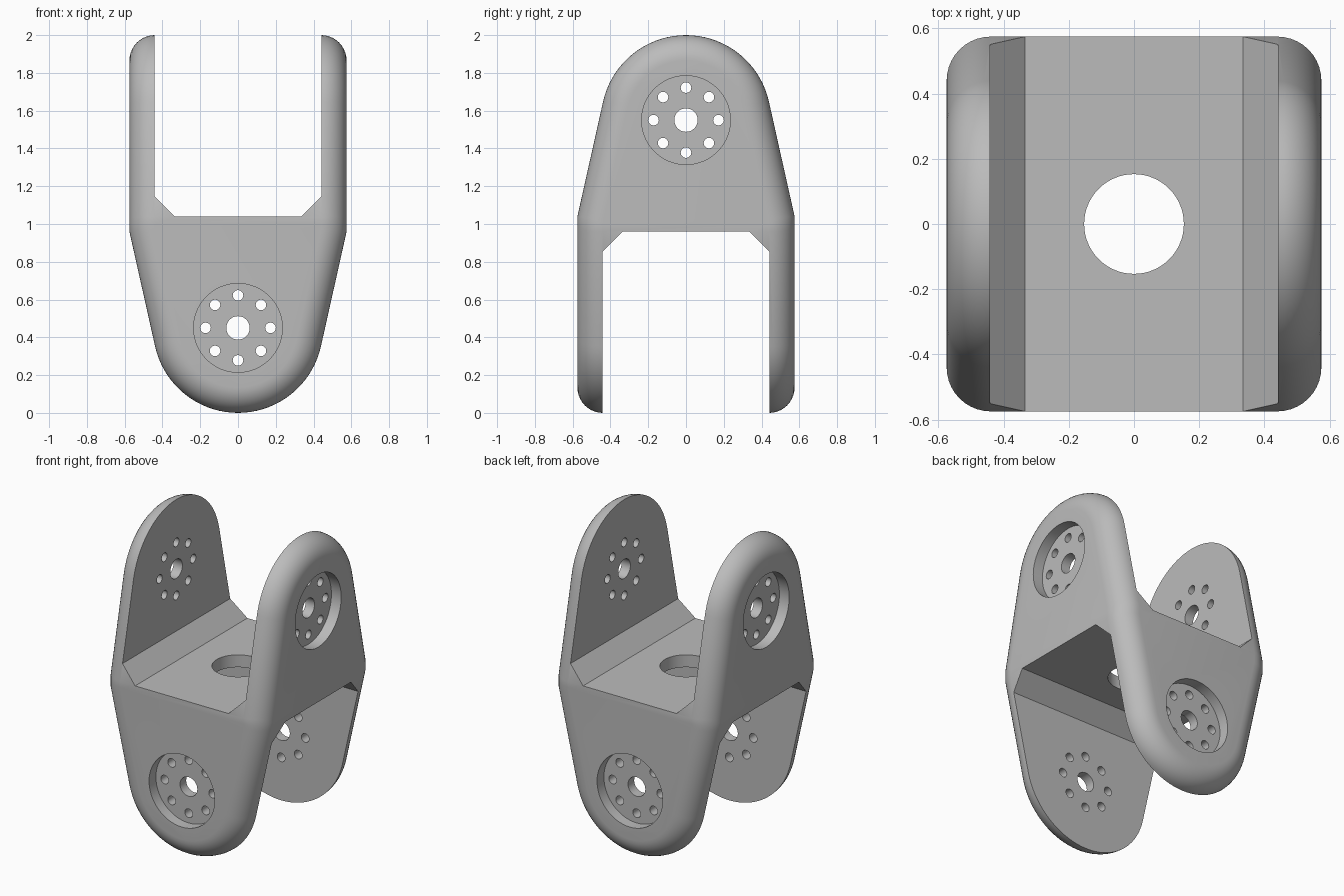
import bpy, bmesh
from math import sin, cos, tan, atan2, acos, hypot, pi
from mathutils import Matrix, Vector

if "Cube" in bpy.data.objects:
    bpy.data.objects.remove(bpy.data.objects["Cube"], do_unlink=True)

HALF = 0.575       # half width of the square middle
ROUND = 0.135      # rounding of the outer edges
SHOULDER = 1.04    # where the ears start to taper, also the web top
PIVOT = 1.55       # height of the upper pivot
EAR = 0.45         # radius of the ear tips
GAP = 0.442        # half width between the ears
TILT = atan2(SHOULDER - PIVOT, HALF) + acos(EAR / hypot(HALF, PIVOT - SHOULDER))

# Turns the upper fork into the lower fork: swaps x and y, flips z
FLIP = Matrix(((0, 1, 0, 0), (1, 0, 0, 0), (0, 0, -1, 2), (0, 0, 0, 1)))


def ear_outline(inset, steps=36):
    """Open outline in (y, z) from one foot over the tip to the other."""
    y = HALF - inset
    pts = [(y, 1), (y, SHOULDER - inset * tan(TILT / 2))]
    for i in range(steps + 1):
        a = TILT + (pi - 2 * TILT) * i / steps
        pts.append(((EAR - inset) * cos(a), PIVOT + (EAR - inset) * sin(a)))
    return pts + [(-y, pts[1][1]), (-y, 1)]


def add_fork(bm, matrix, steps=10):
    """Rounded solid fork blank, open at mid height."""
    quarter = [pi / 2 * i / steps for i in range(steps + 1)]
    layers = [(-1, a) for a in reversed(quarter)] + [(1, a) for a in quarter]
    rings = []
    for side, a in layers:
        x = side * (HALF - ROUND + ROUND * sin(a))
        rings.append([bm.verts.new(matrix @ Vector((x, y, z)))
                      for y, z in ear_outline(ROUND * (1 - cos(a)))])
    for r, s in zip(rings, rings[1:]):
        for i in range(len(r) - 1):
            bm.faces.new((r[i], r[i + 1], s[i + 1], s[i]))
    bm.faces.new(rings[0])
    bm.faces.new(rings[-1])


def add_gap(bm, matrix):
    """Slot between the ears with chamfered bottom corners."""
    c = 0.335
    half = [(c, SHOULDER), (GAP, SHOULDER + GAP - c), (GAP, 2.2)]
    prof = half + [(-x, z) for x, z in reversed(half)]
    ends = [[bm.verts.new(matrix @ Vector((x, y, z))) for x, z in prof] for y in (-1, 1)]
    for e in ends:
        bm.faces.new(e)
    for i in range(len(prof)):
        j = (i + 1) % len(prof)
        bm.faces.new((ends[0][i], ends[0][j], ends[1][j], ends[1][i]))


def add_rod(bm, matrix, centre, radius, length, axis="X", segments=32):
    turn = Matrix.Rotation(pi / 2, 4, "Y") if axis == "X" else Matrix()
    bmesh.ops.create_cone(bm, cap_ends=True, segments=segments, radius1=radius,
                          radius2=radius, depth=length,
                          matrix=matrix @ Matrix.Translation(centre) @ turn)


def add_pockets(bm, matrix):
    """Round recesses for the horns on the outside of both ears."""
    for side in (-1, 1):
        add_rod(bm, matrix, (side * (HALF - 0.07 + 0.1), 0, PIVOT), 0.235, 0.2, segments=64)


def add_holes(bm, matrix):
    """Axle hole and ring of screw holes."""
    add_rod(bm, matrix, (0, 0, PIVOT), 0.062, 2)
    for i in range(8):
        a = i * pi / 4
        add_rod(bm, matrix, (0, 0.172 * cos(a), PIVOT + 0.172 * sin(a)), 0.028, 2, segments=20)


def make(name, *builders):
    bm = bmesh.new()
    for build in builders:
        build(bm)
    bmesh.ops.remove_doubles(bm, verts=bm.verts, dist=1e-4)
    bmesh.ops.recalc_face_normals(bm, faces=bm.faces)
    mesh = bpy.data.meshes.new(name)
    bm.to_mesh(mesh)
    bm.free()
    obj = bpy.data.objects.new(name, mesh)
    bpy.context.collection.objects.link(obj)
    return obj


def both(part):
    return lambda bm: (part(bm, Matrix()), part(bm, FLIP))


# Body blank and its cutters
body = make("double_fork_joint", both(add_fork))
cutters = [
    make("gap_cutter", both(add_gap)),
    make("pocket_cutter", both(add_pockets)),
    make("hole_cutter", both(add_holes),
         lambda bm: add_rod(bm, Matrix(), (0, 0, 1), 0.153, 0.2, "Z", 64)),
]
for cutter in cutters:
    cutter.hide_render = True
    mod = body.modifiers.new(cutter.name, "BOOLEAN")
    mod.operation = "DIFFERENCE"
    mod.solver = "EXACT"
    mod.object = cutter

# Bake the cuts and drop the cutters
baked = bpy.data.meshes.new_from_object(body.evaluated_get(bpy.context.evaluated_depsgraph_get()))
body.modifiers.clear()
body.data = baked
for cutter in cutters:
    bpy.data.objects.remove(cutter, do_unlink=True)

# Plain grey material
grey = bpy.data.materials.new("light_grey")
grey.use_nodes = True
colour = (0.5, 0.5, 0.5, 1)
grey.diffuse_color = colour
grey.node_tree.nodes["Principled BSDF"].inputs["Base Color"].default_value = colour
body.data.materials.clear()
body.data.materials.append(grey)

# Smooth rounds, sharp cut edges
bpy.ops.object.select_all(action="DESELECT")
body.select_set(True)
bpy.context.view_layer.objects.active = body
bpy.ops.object.shade_smooth_by_angle(angle=pi / 6)
